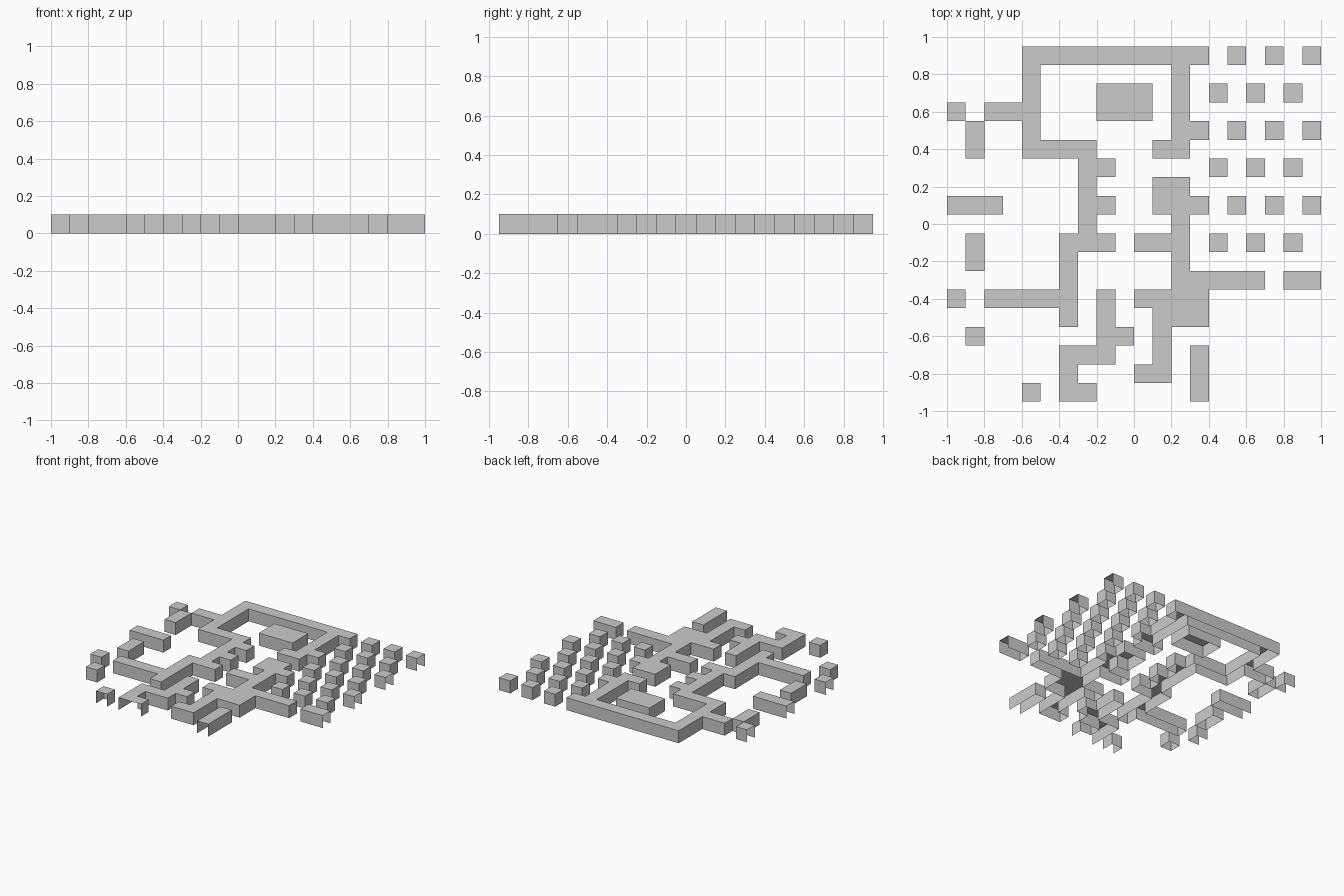
import bpy, bmesh

if "Cube" in bpy.data.objects:
    bpy.data.objects.remove(bpy.data.objects["Cube"])

S = 0.1              # wall thickness and height: one map cell
X0, Y0 = -1, -0.95   # front left corner of the map


def run(*pts):
    """Cells passed through by a wall run with corners at pts (column, row)."""
    out = {pts[0]}
    for (a, b), (c, d) in zip(pts, pts[1:]):
        out |= {(i, j) for i in range(min(a, c), max(a, c) + 1)
                for j in range(min(b, d), max(b, d) + 1)}
    return out


def build(name, *groups):
    """Raise all cells of the groups into one hollow wall, open underneath."""
    bm = bmesh.new()
    for c, r in sorted(set().union(*groups)):
        corners = ((c, r), (c + 1, r), (c + 1, r + 1), (c, r + 1))
        bm.faces.new([bm.verts.new((X0 + x * S, Y0 + y * S, S)) for x, y in corners])
    bmesh.ops.remove_doubles(bm, verts=bm.verts, dist=S / 100)

    # walls are open where they meet the front, left and right map edges
    def closed(e):
        m = (e.verts[0].co + e.verts[1].co) / 2
        return e.is_boundary and abs(m.x) < -X0 - S / 10 and m.y > Y0 + S / 10

    rim = [e for e in bm.edges if closed(e)]
    low = bmesh.ops.extrude_edge_only(bm, edges=rim)["geom"]
    for v in low:
        if isinstance(v, bmesh.types.BMVert):
            v.co.z = 0
    me = bpy.data.meshes.new(name)
    bm.to_mesh(me)
    bm.free()
    bpy.context.collection.objects.link(bpy.data.objects.new(name, me))


# room outline, running down to the lower left corridor
build("room_wall",
      run((13, 18), (4, 18), (4, 13), (7, 13), (7, 8), (6, 8), (6, 4)),
      run((2, 5), (6, 5)), run((2, 15), (4, 15)),
      {(8, r) for r in (8, 10, 12)},
      run((12, 18), (12, 13), (11, 13)), run((13, 14)))
build("room_table", run((8, 15), (10, 16)))

# central spine with its branches
build("central_wall",
      run((12, 11), (12, 4), (13, 4), (13, 5), (10, 5)),
      run((12, 11), (11, 10), (13, 10)),
      run((10, 8), (12, 8)), run((12, 6), (16, 6)),
      run((11, 5), (11, 1), (10, 1)))

# lower maze walls
build("lower_maze_wall", run((7, 0), (6, 0), (6, 2), (8, 2), (8, 5)), run((9, 3)))
build("lower_right_wall", run((13, 0), (13, 2)))
build("right_end_wall", run((18, 6), (19, 6)))

# separate blocks along the left edge
build("left_blocks", run((0, 15)), run((1, 13), (1, 14)), run((0, 10), (2, 10)),
      run((1, 7), (1, 8)), run((0, 5)), run((1, 3)), run((4, 0)))

# staggered grid of pillars on the right
build("pillars", {(c + r // 2 % 2, r) for r in range(8, 19, 2) for c in (14, 16, 18)})
